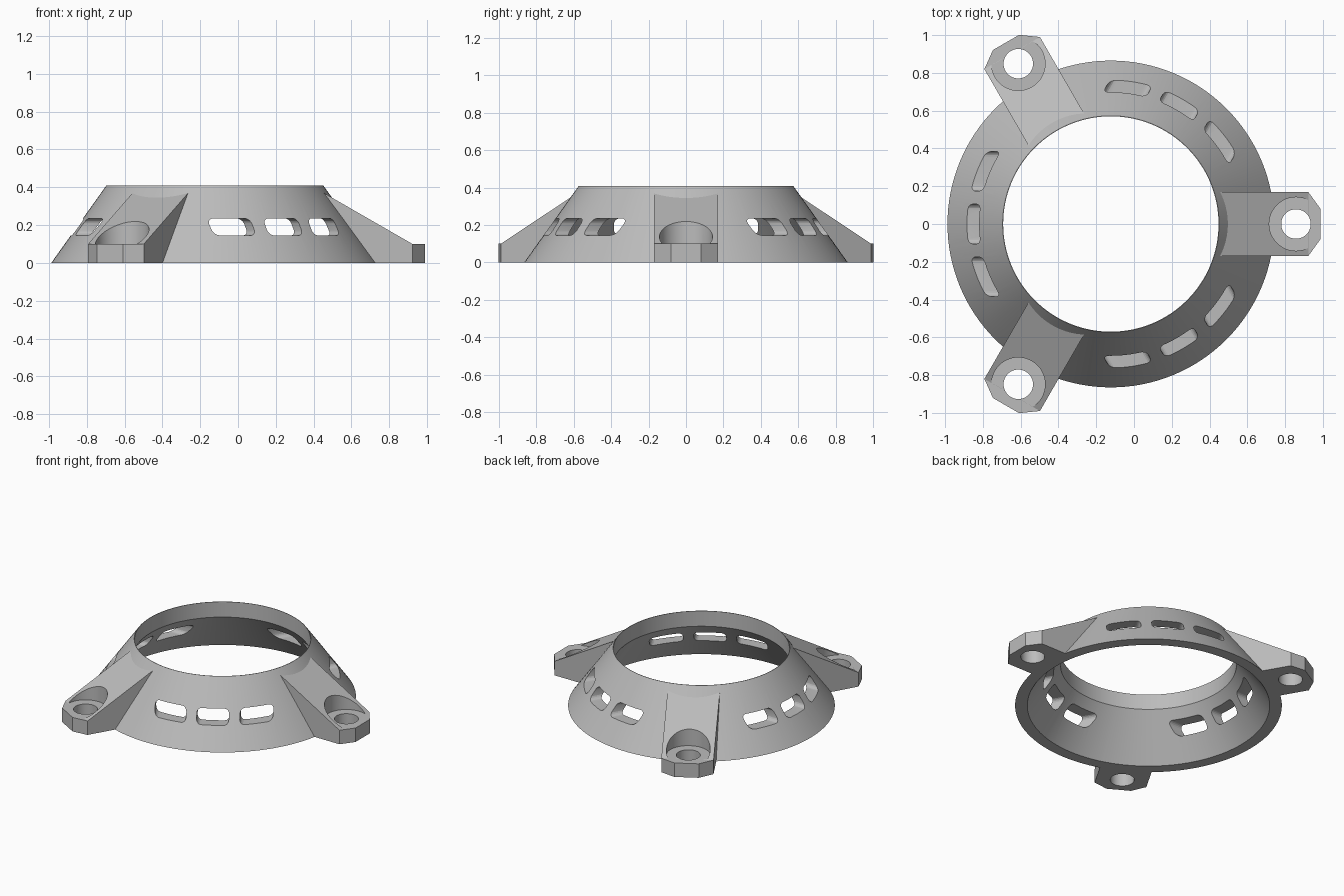
import bpy, bmesh
from math import cos, sin, pi, radians
from mathutils import Matrix

if "Cube" in bpy.data.objects:
    bpy.data.objects.remove(bpy.data.objects["Cube"], do_unlink=True)

CENTRE = Matrix.Translation((-0.1225, 0, 0))
SEGMENTS = 128
HEIGHT, BASE_R, TOP_R, WALL = 0.41, 0.865, 0.57, 0.079
SLOPE = (BASE_R - TOP_R) / HEIGHT
PAD_Z, PAD_START, HOLE_R = 0.10, 1.045, 0.98

grey = bpy.data.materials.new("plain grey")
grey.use_nodes = True
grey.diffuse_color = (0.5, 0.5, 0.5, 1)
grey.node_tree.nodes["Principled BSDF"].inputs["Base Color"].default_value = (0.5, 0.5, 0.5, 1)


def make_object(name, bm):
    bmesh.ops.recalc_face_normals(bm, faces=bm.faces)
    mesh = bpy.data.meshes.new(name)
    bm.to_mesh(mesh)
    bm.free()
    mesh.materials.append(grey)
    obj = bpy.data.objects.new(name, mesh)
    bpy.context.collection.objects.link(obj)
    return obj


def loft(bm, rings):
    """Closed solid through a stack of equal-length rings of points."""
    loops = [[bm.verts.new(p) for p in ring] for ring in rings]
    n = len(loops[0])
    for a, b in zip(loops, loops[1:]):
        for i in range(n):
            j = (i + 1) % n
            bm.faces.new((a[i], a[j], b[j], b[i]))
    bm.faces.new(loops[0][::-1])
    bm.faces.new(loops[-1])


def revolve(bm, profile, matrix, segments=SEGMENTS):
    angles = [2 * pi * i / segments for i in range(segments)]
    loft(bm, [[matrix @ Matrix.Translation((r * cos(a), r * sin(a), z)).to_translation()
               for a in angles] for r, z in profile])


def turned(degrees):
    return CENTRE @ Matrix.Rotation(radians(degrees), 4, "Z")


def boolean(target, tool, operation):
    mod = target.modifiers.new("cut", "BOOLEAN")
    mod.operation, mod.solver, mod.object = operation, "EXACT", tool
    bpy.context.view_layer.objects.active = target
    bpy.ops.object.modifier_apply(modifier=mod.name)
    bpy.data.objects.remove(tool, do_unlink=True)


# Conical body
bm = bmesh.new()
revolve(bm, [(BASE_R, 0), (TOP_R + 0.003, HEIGHT)], CENTRE)
body = make_object("vented_conical_ring", bm)

# Three sloped mounting lugs with chamfered ends
half = [(0.4, 0.17), (PAD_START, 0.17), (1.11, 0.08)]
outline = half + [(r, -y) for r, y in reversed(half)]
for k in range(3):
    bm = bmesh.new()
    m = turned(120 * k)
    low = [bm.verts.new((r, y, 0)) for r, y in outline]
    high = [bm.verts.new((r, y, PAD_Z + max(0, PAD_START - r) * 0.575)) for r, y in outline]
    for i in range(6):
        j = (i + 1) % 6
        bm.faces.new((low[i], low[j], high[j], high[i]))
    bm.faces.new(low)
    bm.faces.new((high[0], high[1], high[4], high[5]))
    bm.faces.new(high[1:5])
    bm.transform(m)
    boolean(body, make_object("mounting_lug", bm), "UNION")

# Hollow interior: straight throat above a flared cone
bm = bmesh.new()
inner = BASE_R - WALL
revolve(bm, [(inner + 0.1 * SLOPE, -0.1), (TOP_R, (inner - TOP_R) / SLOPE), (TOP_R, 0.6)], CENTRE)
boolean(body, make_object("hollow_cutter", bm), "DIFFERENCE")

# Bolt holes with wide seats above the pads
bm = bmesh.new()
for k in range(3):
    m = turned(120 * k) @ Matrix.Translation((HOLE_R, 0, 0))
    seat = PAD_Z + 0.0005
    revolve(bm, [(0.078, -0.1), (0.078, seat), (0.142, seat), (0.142, 0.5)], m, 48)
boolean(body, make_object("bolt_hole_cutter", bm), "DIFFERENCE")

# Rounded vent slots, three parallel cuts between each pair of lugs
bm = bmesh.new()
half_w, half_h, corner = 0.105, 0.045, 0.03
section = []
for q, (sy, sz) in enumerate([(1, 1), (-1, 1), (-1, -1), (1, -1)]):
    for s in range(6):
        a = (q + s / 5) * pi / 2
        section.append((sy * (half_w - corner) + corner * cos(a),
                        sz * (half_h - corner) + corner * sin(a)))
for k in range(3):
    for offset in (-0.28, 0, 0.28):
        m = turned(60 + 120 * k) @ Matrix.Translation((0, offset, 0.19))
        loft(bm, [[m @ Matrix.Translation((x, y, z)).to_translation() for y, z in section]
                  for x in (0.3, 1.0)])
boolean(body, make_object("vent_slot_cutter", bm), "DIFFERENCE")

# Smooth curved walls, keeping crisp edges
bpy.ops.object.select_all(action="DESELECT")
body.select_set(True)
bpy.context.view_layer.objects.active = body
bpy.ops.object.shade_smooth_by_angle(angle=radians(15))
